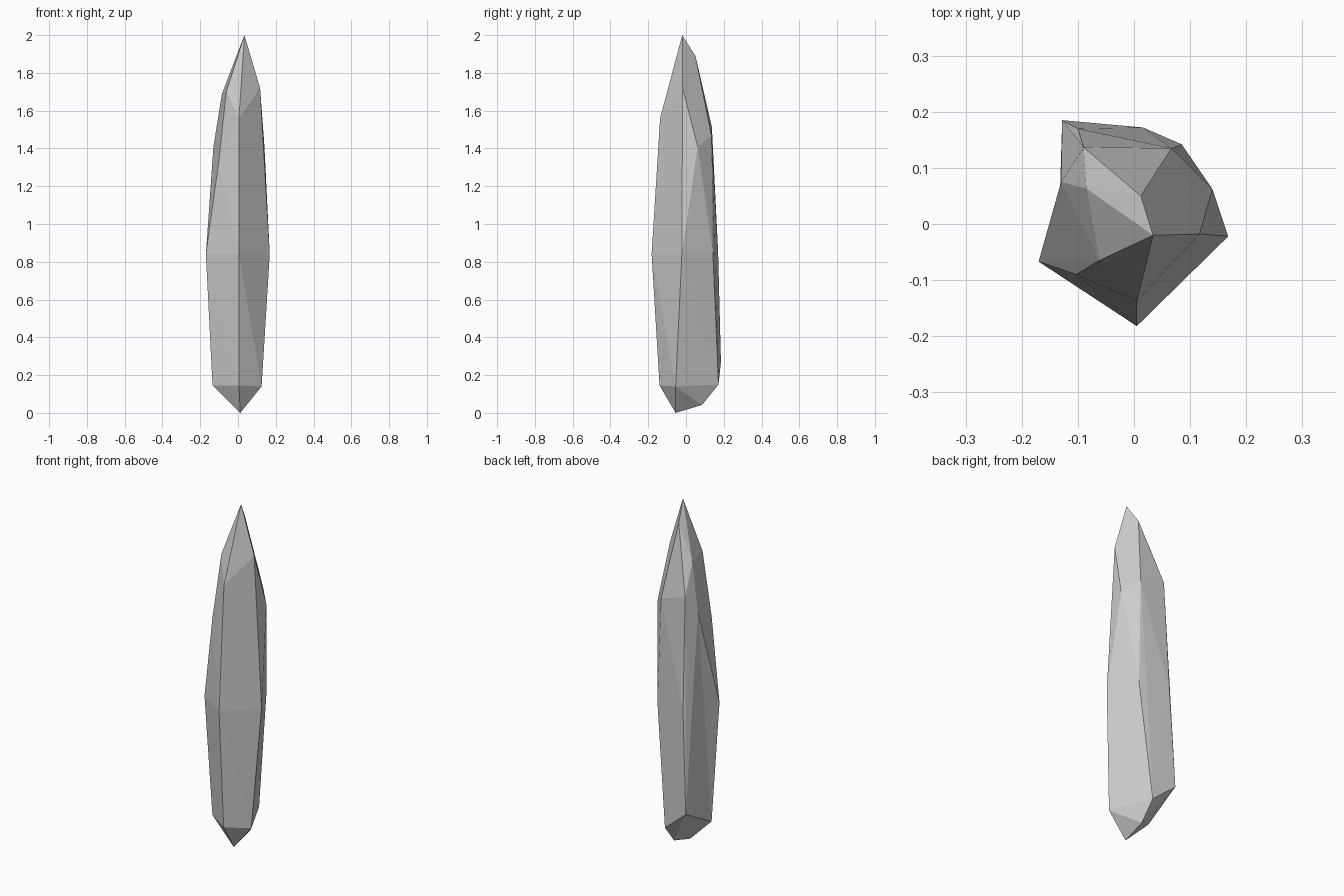
import bpy
import bmesh
from mathutils import Vector

default_cube = bpy.data.objects.get("Cube")
if default_cube:
    bpy.data.objects.remove(default_cube, do_unlink=True)


def make_material(name, colour):
    material = bpy.data.materials.new(name)
    material.use_nodes = True
    material.diffuse_color = colour
    shader = material.node_tree.nodes["Principled BSDF"]
    shader.inputs["Base Color"].default_value = colour
    return material


# Corners of the crystal, grouped by level from root to tip
root = [(.012, -.055, 0), (.018, .085, .042)]
lower_ring = [(.005, -.14, .145), (.125, -.055, .14), (.016, .172, .15),
              (-.128, .185, .27), (-.135, -.044, .145)]
waist = [(.005, -.182, .84), (.168, -.022, .84), (.085, .142, .85),
         (-.1, .17, .855), (-.17, -.067, .84)]
shoulder = [(.005, -.137, 1.56), (.14, .062, 1.41), (.067, .135, 1.467),
            (-.09, .137, 1.513), (-.13, .075, 1.41), (-.103, -.09, 1.32)]
crown = [(.117, -.018, 1.72), (-.085, .063, 1.69), (-.062, -.065, 1.7)]
tip = [(.012, .05, 1.89), (.034, -.02, 2)]

# Wrap flat facets around the corners
bm = bmesh.new()
for level in (root, lower_ring, waist, shoulder, crown, tip):
    for corner in level:
        bm.verts.new(corner)
bmesh.ops.convex_hull(bm, input=bm.verts[:])


def find_vert(corner):
    return min(bm.verts, key=lambda v: (v.co - Vector(corner)).length)


# Turn the diagonal of the long lower facet on the back
diagonal = bm.edges.get((find_vert(lower_ring[3]), find_vert(waist[4])))
if diagonal:
    bmesh.ops.rotate_edges(bm, edges=[diagonal], use_ccw=False)
bmesh.ops.recalc_face_normals(bm, faces=bm.faces[:])

mesh = bpy.data.meshes.new("crystal_shard")
bm.to_mesh(mesh)
bm.free()
mesh.materials.append(make_material("stone grey", (.6, .6, .6, 1)))
crystal = bpy.data.objects.new("crystal_shard", mesh)
bpy.context.collection.objects.link(crystal)
